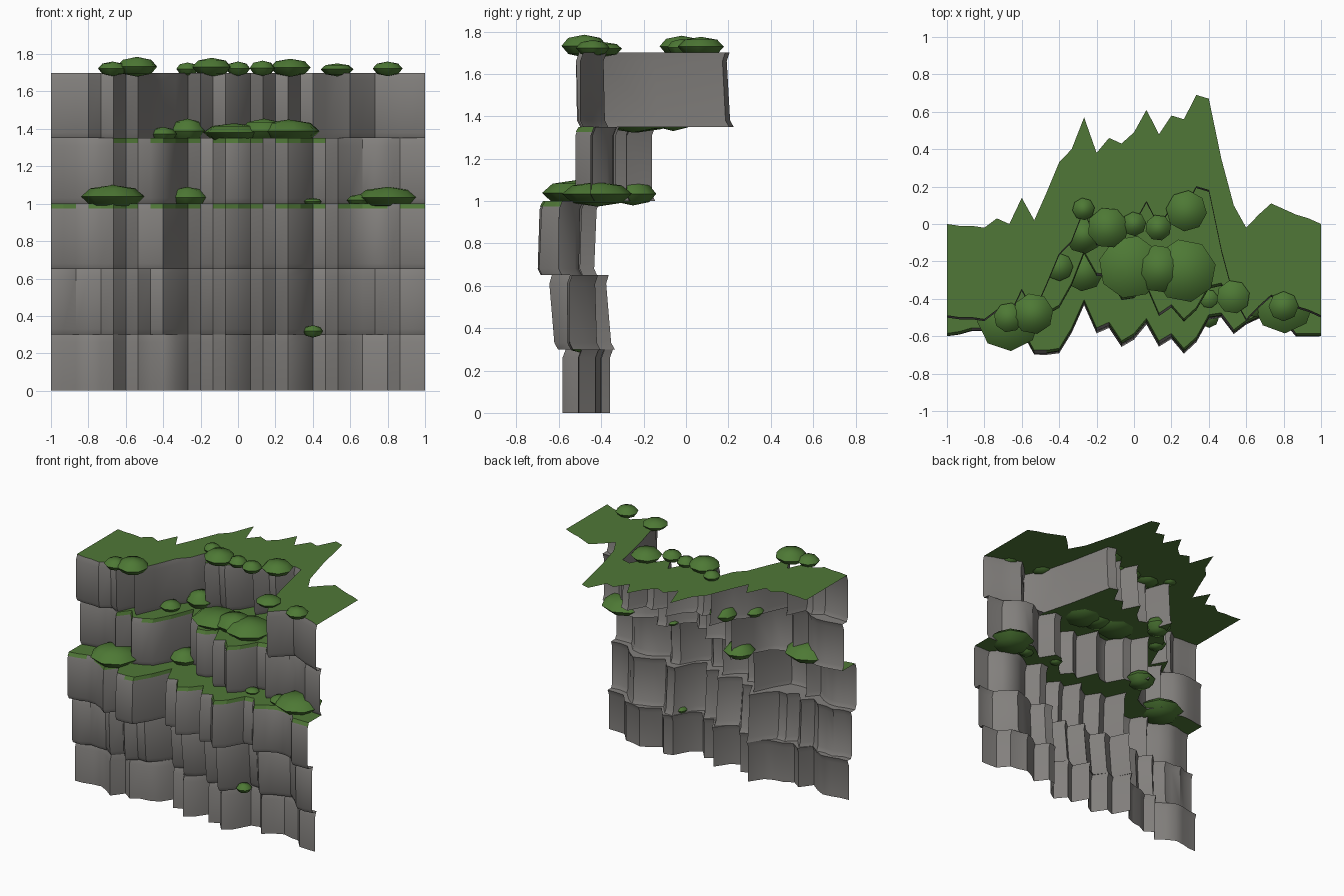
import bpy, random

if "Cube" in bpy.data.objects:
    bpy.data.objects.remove(bpy.data.objects["Cube"])
random.seed(4)
N = 31
X = [-1 + i / 15 for i in range(N)]
Z = [0, 0.3, 0.65, 1.0, 1.35, 1.7]
# Plan outline of the most protruding rock layer and of the upper rim
outer = [-.6, -.59, -.57, -.57, -.6, -.65, -.57, -.69, -.69, -.68, -.57, -.42, -.57, -.54, -.64, -.6,
         -.52, -.64, -.6, -.68, -.62, -.5, -.49, -.58, -.53, -.5, -.5, -.52, -.6, -.6, -.6]
rim = [0, -.01, -.01, -.02, .03, 0, .14, .02, .17, .33, .4, .57, .38, .46, .43, .49,
       .61, .48, .58, .56, .69, .67, .35, .1, -.02, .05, .11, .08, .05, .03, 0]
# Lower layers bulge less, left of centre
flatten = {7: .06, 8: .1, 9: .1, 10: .03, 11: -.03}


def layer(amount, jitter, flat):
    return [y + amount + flat * flatten.get(i, 0)
            + (random.uniform(-jitter, jitter) if 0 < i < N - 1 else 0)
            for i, y in enumerate(outer)]


def hollow(x):
    # extra setback of the fourth layer, left of centre
    return 0.14 * max(0, 1 - abs(x + 0.2) / 0.35)


layers = [layer(.09, .012, 1), layer(.05, .02, .8), outer,
          [y + .15 + hollow(x) for x, y in zip(X, layer(0, .01, .3))],
          [y - .5 for y in rim]]
lean = [0, .04, -.02, 0, .03]   # how far the foot of each layer sits back


def colour(name, rgb):
    m = bpy.data.materials.new(name)
    m.diffuse_color = (*rgb, 1)
    m.use_nodes = True
    m.node_tree.nodes["Principled BSDF"].inputs["Base Color"].default_value = m.diffuse_color
    return m


green = colour("grass_green", (0.08, 0.185, 0.038))
leaf = colour("leaf_green", (0.075, 0.19, 0.035))
stone = colour("stone_grey", (0.225, 0.215, 0.205))


def make(name, verts, faces, mat):
    me = bpy.data.meshes.new(name)
    me.from_pydata(verts, [], faces)
    me.materials.append(mat)
    ob = bpy.data.objects.new(name, me)
    bpy.context.collection.objects.link(ob)
    bpy.ops.object.select_all(action='DESELECT')
    ob.select_set(True)
    bpy.context.view_layer.objects.active = ob
    bpy.ops.object.shade_smooth_by_angle(angle=0.6)
    return ob


# Rock face: four bevelled rows of points per layer
rows = []
for k, ys in enumerate(layers):
    a, b = Z[k], Z[k + 1]
    for z, inset in ((a, .015), (a + .03, 0), (b - .04, 0), (b, .015)):
        if z == 0:
            inset = 0
        tilt = lean[k] * (b - z) / (b - a)
        rows.append([(x, y + inset + tilt * (1 - abs(x)), z) for x, y in zip(X, ys)])

rock_faces, gv, gf = [], [], []


def grass_quad(*pts):
    n = len(gv)
    gv.extend(pts)
    gf.append((n, n + 1, n + 2, n + 3))


for r in range(len(rows) - 1):
    for i in range(N - 1):
        p, q = rows[r], rows[r + 1]
        ledge = r % 4 == 3
        depth = (q[i][1] + q[i + 1][1] - p[i][1] - p[i + 1][1]) / 2
        if ledge and depth > 0.035:
            # Grass on wide ledges, hanging a little over the edge
            grass_quad(p[i], p[i + 1], q[i + 1], q[i])
            if i % 5 != 2 and p[i][2] > 0.9:
                lip = [(x, y - .014, z - .025) for x, y, z in (p[i], p[i + 1])]
                grass_quad(lip[0], lip[1], p[i + 1], p[i])
        else:
            n = r * N + i
            rock_faces.append((n, n + 1, n + N + 1, n + N))
make("rock_face", [v for row in rows for v in row], rock_faces, stone)
make("ledge_grass", gv, gf, green)

# Flat meadow behind the rim
front = [(x, y - .49, 1.7) for x, y in zip(X, rim)]
back = [(x, y, 1.7) for x, y in zip(X, rim)]
make("top_grass", front + back,
     [(i, i + 1, N + i + 1, N + i) for i in range(N - 1)], green)

# Bushes: x, y, ledge height, radius, height above ledge
bushes = [
    (-.67, -.5, 1.7, .08, .06), (-.54, -.48, 1.7, .11, .085), (-.27, .08, 1.7, .06, .055),
    (-.14, -.02, 1.7, .11, .08), (0, 0, 1.7, .065, .06), (.13, -.02, 1.7, .07, .065),
    (.28, .07, 1.7, .11, .075), (.53, -.39, 1.7, .09, .05), (.8, -.44, 1.7, .08, .06),
    (-.4, -.23, 1.35, .075, .06), (-.27, -.06, 1.35, .1, .105), (-.02, -.23, 1.35, .17, .08),
    (.14, -.24, 1.35, .13, .105), (.27, -.25, 1.35, .17, .1),
    (-.67, -.51, 1.0, .17, .1), (-.27, -.25, 1.0, .11, .09), (.4, -.4, 1.0, .05, .03),
    (.65, -.43, 1.0, .07, .05), (.8, -.42, 1.0, .165, .09), (.4, -.5, .3, .055, .05)]
for x, y, z, r, h in bushes:
    low = -0.1 * r - 0.01
    mid = h * 0.38
    bpy.ops.mesh.primitive_uv_sphere_add(segments=8, ring_count=4, radius=1, location=(x, y, z))
    ob = bpy.context.object
    ob.name = "bush"
    ob.rotation_euler.z = random.uniform(0, 0.7)
    ob.scale = (r, r, 1)
    for v in ob.data.vertices:
        # low cushion, widest at a third of its height
        v.co.z = mid + (v.co.z * (h - mid) if v.co.z > 0 else v.co.z * (mid - low))
    ob.data.materials.append(leaf)
    bpy.ops.object.shade_smooth_by_angle(angle=0.9)
